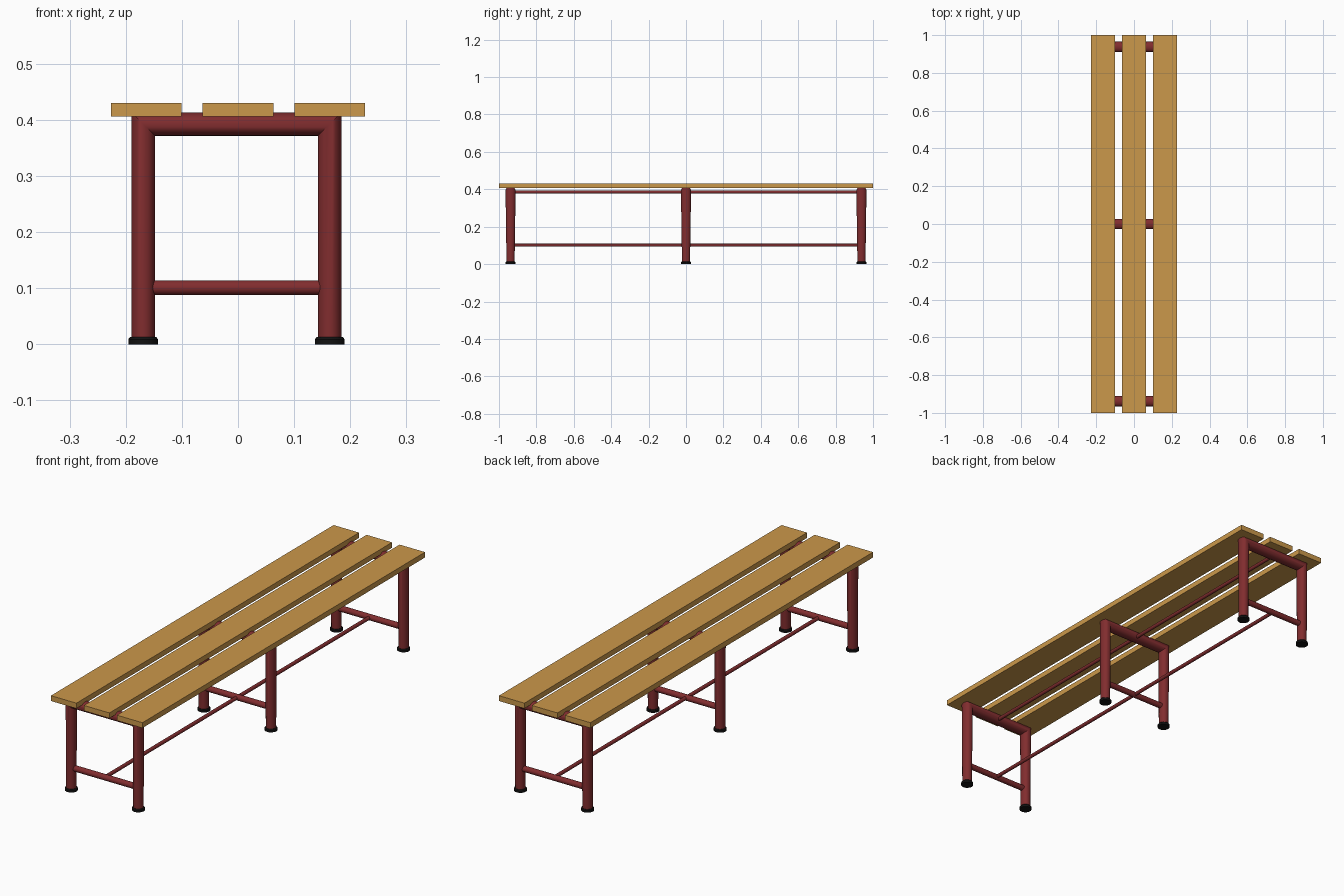
import bpy
import bmesh
from math import cos, sin, pi
from mathutils import Vector

cube = bpy.data.objects.get("Cube")
if cube:
    bpy.data.objects.remove(cube, do_unlink=True)


def material(name, color):
    m = bpy.data.materials.new(name)
    m.use_nodes = True
    m.diffuse_color = (*color, 1)
    m.node_tree.nodes["Principled BSDF"].inputs["Base Color"].default_value = (*color, 1)
    return m


WOOD = material("oak wood", (0.6, 0.315, 0.07))
RED = material("dark red paint", (0.22, 0.026, 0.028))
RUBBER = material("black rubber", (0.006, 0.006, 0.006))

SIDES = 24
LEFT, RIGHT = 0.1635, -0.169      # leg axes
TOP_Z, LOW_Z = 0.3925, 0.101      # crossbar heights
R = 0.021


def finish(name, bm, mat, smooth=True):
    bmesh.ops.recalc_face_normals(bm, faces=bm.faces)
    mesh = bpy.data.meshes.new(name)
    bm.to_mesh(mesh)
    bm.free()
    mesh.materials.append(mat)
    ob = bpy.data.objects.new(name, mesh)
    bpy.context.collection.objects.link(ob)
    if smooth:
        bpy.ops.object.select_all(action='DESELECT')
        ob.select_set(True)
        bpy.context.view_layer.objects.active = ob
        bpy.ops.object.shade_smooth_by_angle()
    return ob


def loft(name, rings, mat):
    """Skin a list of equal rings of points and cap both ends."""
    bm = bmesh.new()
    loops = [[bm.verts.new(p) for p in ring] for ring in rings]
    for a, b in zip(loops, loops[1:]):
        for i in range(SIDES):
            j = (i + 1) % SIDES
            bm.faces.new((a[i], a[j], b[j], b[i]))
    bm.faces.new(loops[0])
    bm.faces.new(loops[-1])
    return finish(name, bm, mat)


def ring(func):
    return [func(cos(2 * pi * i / SIDES), sin(2 * pi * i / SIDES)) for i in range(SIDES)]


def rod(name, start, end, radius):
    """Round bar along x or y."""
    start, end = Vector(start), Vector(end)
    side = (end - start).cross(Vector((0, 0, 1))).normalized() * radius
    up = Vector((0, 0, radius))
    return loft(name, [ring(lambda c, s: p + side * c + up * s) for p in (start, end)], RED)


def frame(name, y):
    """Oval tube arch with mitred corners, deeper at the top than at the feet."""
    def section(x, z, depth, flip, tilt):
        return ring(lambda c, s: (x + flip * R * c, y + depth * s, z - tilt * R * c))
    loft(name, [section(RIGHT, 0.006, 0.0215, 1, 0),
                section(RIGHT, TOP_Z, 0.027, 1, 1),
                section(LEFT, TOP_Z, 0.027, -1, 1),
                section(LEFT, 0.006, 0.0215, -1, 0)], RED)


def foot(name, x, y):
    """Rubber cap with a chamfered rim."""
    profile = [(0.0265, 0), (0.0265, 0.009), (0.0235, 0.013)]
    loft(name, [ring(lambda c, s: (x + r * c, y + r * s, z)) for r, z in profile], RUBBER)


# Three leg frames with their lower crossbars and feet
for place, y in (("front", -0.938), ("middle", 0), ("back", 0.938)):
    frame(place + "_leg_frame", y)
    rod(place + "_lower_crossbar", (RIGHT + 0.015, y, LOW_Z), (LEFT - 0.015, y, LOW_Z), 0.013)
    for side, x in (("left", LEFT), ("right", RIGHT)):
        foot(f"{place}_{side}_foot", x, y)

# Lengthwise rails joining the frames
rod("upper_rail", (-0.0025, -0.938, 0.385), (-0.0025, 0.938, 0.385), 0.008)
rod("lower_rail", (-0.0025, -0.938, LOW_Z), (-0.0025, 0.938, LOW_Z), 0.008)

# Seat slats
for side, x in (("right", -0.1635), ("middle", 0), ("left", 0.1635)):
    bm = bmesh.new()
    bmesh.ops.create_cube(bm, size=1)
    bmesh.ops.scale(bm, vec=(0.126, 2, 0.024), verts=bm.verts)
    bmesh.ops.translate(bm, vec=(x, 0, 0.418), verts=bm.verts)
    finish(side + "_seat_slat", bm, WOOD, smooth=False)
